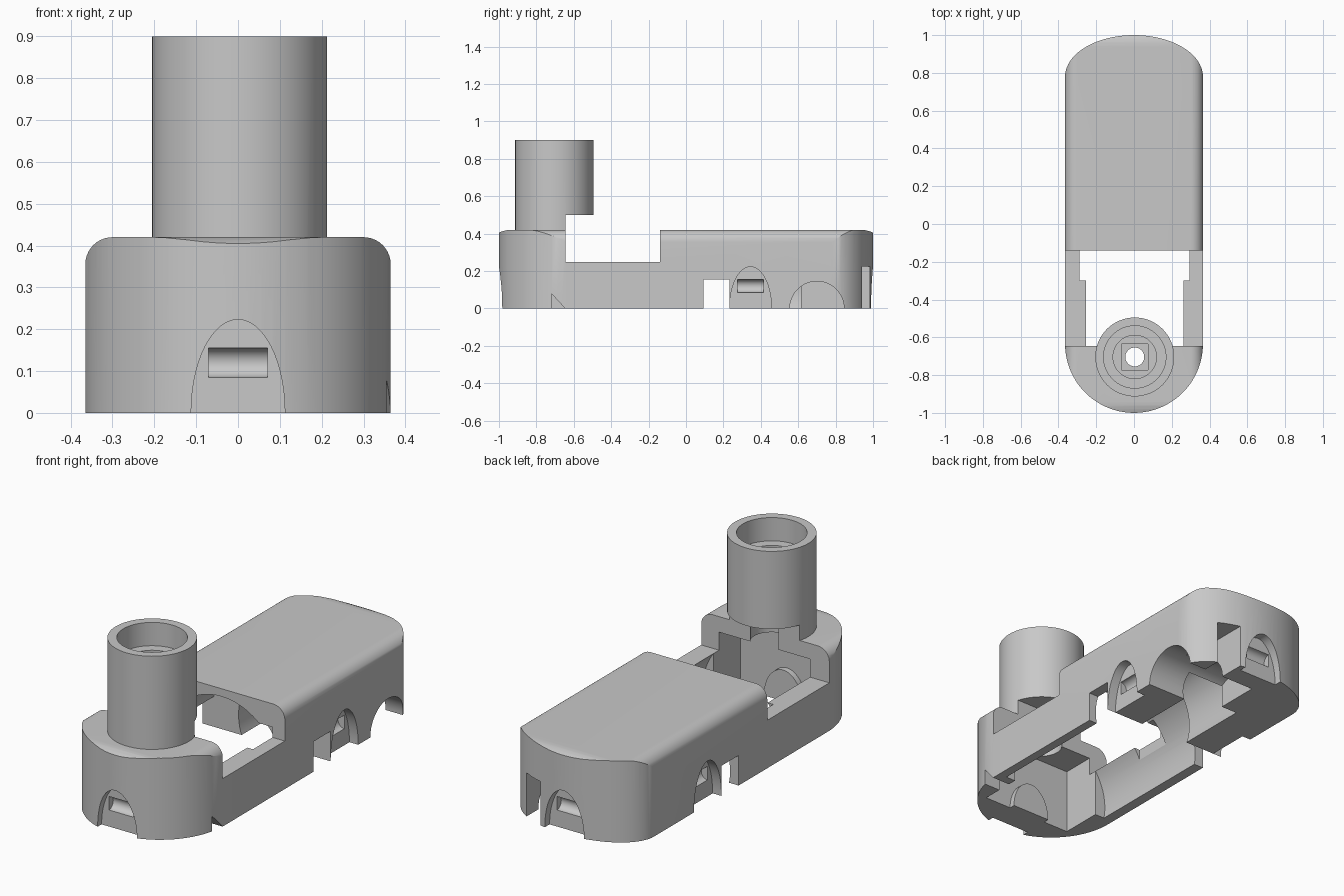
import bpy, bmesh, math
from mathutils import Matrix, Vector

cube = bpy.data.objects.get("Cube")
if cube:
    bpy.data.objects.remove(cube, do_unlink=True)

grey = bpy.data.materials.new("plain_grey")
grey.use_nodes = True
colour = (0.58, 0.58, 0.58, 1)
grey.diffuse_color = colour
grey.node_tree.nodes["Principled BSDF"].inputs["Base Color"].default_value = colour


def loft(name, rings):
    """Closed solid through matching rings of points."""
    bm = bmesh.new()
    loops = [[bm.verts.new(p) for p in ring] for ring in rings]
    n = len(loops[0])
    for a, b in zip(loops, loops[1:]):
        for i in range(n):
            j = (i + 1) % n
            bm.faces.new((a[i], a[j], b[j], b[i]))
    bm.faces.new(loops[0][::-1])
    bm.faces.new(loops[-1])
    bmesh.ops.recalc_face_normals(bm, faces=bm.faces)
    mesh = bpy.data.meshes.new(name)
    bm.to_mesh(mesh)
    bm.free()
    mesh.materials.append(grey)
    obj = bpy.data.objects.new(name, mesh)
    bpy.context.collection.objects.link(obj)
    return obj


def prism(name, profile, start, end, axis="z"):
    """Extrude a 2D profile: (x,y) along z, (y,z) along x, (x,z) along y."""
    place = {"z": lambda p, t: (p[0], p[1], t),
             "x": lambda p, t: (t, p[0], p[1]),
             "y": lambda p, t: (p[0], t, p[1])}[axis]
    return loft(name, [[place(p, t) for p in profile] for t in (start, end)])


def circle(cx, cy, rx, ry=None, n=64):
    ry = ry or rx
    return [(cx + rx * math.cos(2 * math.pi * i / n),
             cy + ry * math.sin(2 * math.pi * i / n)) for i in range(n)]


def box(name, x0, x1, y0, y1, z0, z1):
    return prism(name, [(x0, y0), (x1, y0), (x1, y1), (x0, y1)], z0, z1)


def combine(target, tool, operation="DIFFERENCE"):
    mod = target.modifiers.new(tool.name, "BOOLEAN")
    mod.operation = operation
    mod.solver = "EXACT"
    mod.object = tool
    bpy.context.view_layer.objects.active = target
    bpy.ops.object.modifier_apply(modifier=mod.name)
    bpy.data.objects.remove(tool, do_unlink=True)


# Body outline: round front and flatter back
W = 0.365
steps = 40
outline = [(W * math.cos(a), 0.78 + 0.22 * math.sin(a))
           for a in (math.pi * i / steps for i in range(steps + 1))]
outline += [(-W * math.cos(a), -0.635 - W * math.sin(a))
            for a in (math.pi * i / steps for i in range(steps + 1))]
body = prism("housing", outline, 0, 0.5)

# Long top edges rounded
quarter = [math.pi / 2 * k / 10 for k in range(11)]
half = [(0.3 + 0.065 * math.cos(t), 0.355 + 0.065 * math.sin(t)) for t in quarter]
half.insert(0, (W + 0.01, 0.355))
half.insert(0, (W + 0.01, -0.1))
section = half + [(-x, z) for x, z in reversed(half)]
combine(body, prism("section", section, -1.2, 1.2, "y"), "INTERSECT")

# Ends of the top curve gently down
drop = [(0.94 + 0.02 * k, 0.42 - (0.02 * k) ** 2 / 0.24) for k in range(6)]
drop = [(1.04, -0.1)] + drop[::-1]
side = drop + [(-y, z) for y, z in reversed(drop)]
combine(body, prism("side_profile", side, -0.5, 0.5, "x"), "INTERSECT")

# Upright tube over the front end
TX, TY = 0.004, -0.704
combine(body, prism("tube", circle(TX, TY, 0.209), 0.36, 0.9), "UNION")

# Window across the middle
combine(body, box("window", -0.5, 0.5, -0.645, -0.14, 0.247, 0.5))

# Long round cavity, its wider middle and the narrow run between the rear blocks
combine(body, prism("long_cavity", circle(0.004, 0.06, 0.32), -0.6, 0.233, "y"))
combine(body, box("wide_cavity", -0.288, 0.295, -0.3, -0.1, -0.1, 0.3))
combine(body, prism("rear_cavity", circle(0, 0.1, 0.16, 0.22), 0.1, 0.615, "y"))

# Front pocket with a flat front and a boss behind the arch
pocket = box("front_pocket", -0.255, 0.263, -0.82, -0.58, -0.1, 0.34)
combine(pocket, prism("arch_boss", circle(0, 0, 0.11, 0.16), -1, -0.79, "y"))
combine(body, pocket)

# Stepped bore of the tube
combine(body, prism("wide_bore", circle(TX, TY, 0.165), 0.78, 1))
combine(body, prism("middle_bore", circle(TX, TY, 0.115), 0.755, 0.9))
combine(body, box("square_bore", TX - 0.07, TX + 0.07, TY - 0.07, TY + 0.07,
                  0.73, 0.85))
combine(body, prism("through_bore", circle(TX, TY, 0.05), 0.25, 0.85))
combine(body, prism("lower_bore", circle(TX, TY, 0.1), 0.25, 0.6))

# Cross channel, side port, rear slot and small side nick
combine(body, box("cross_channel", -0.5, 0.5, 0.093, 0.233, -0.1, 0.155))
combine(body, prism("side_port", circle(0.7, 0, 0.145), -0.05, 0.5, "x"))
combine(body, box("rear_slot", 0.14, 0.25, 0.7, 1.1, -0.1, 0.225))
combine(body, prism("side_nick", [(-0.72, -0.05), (-0.6, -0.05), (-0.72, 0.08)],
                    0.2, 0.5, "x"))


# Arched recesses, each with a rounded tie groove
def arch(centre, angle, depth=0.05):
    turn = Matrix.Translation(Vector(centre)) @ Matrix.Rotation(angle, 4, "Z")
    recess = prism("arch_recess", circle(0, 0, 0.112, 0.223), -0.2, depth, "y")
    groove = prism("tie_groove", circle(depth, 0.12, 0.035, n=32), -0.07, 0.07, "x")
    for tool in (recess, groove):
        tool.data.transform(turn)
        combine(body, tool)


arch((0, -1, 0), 0)
arch((0, 1, 0), math.pi)
arch((W, 0.345, 0), math.pi / 2)
arch((-W, 0.345, 0), -math.pi / 2)

# Smooth the curved walls, keep the edges crisp
bpy.ops.object.select_all(action="DESELECT")
body.select_set(True)
bpy.context.view_layer.objects.active = body
bpy.ops.object.shade_smooth_by_angle(angle=math.radians(25))
